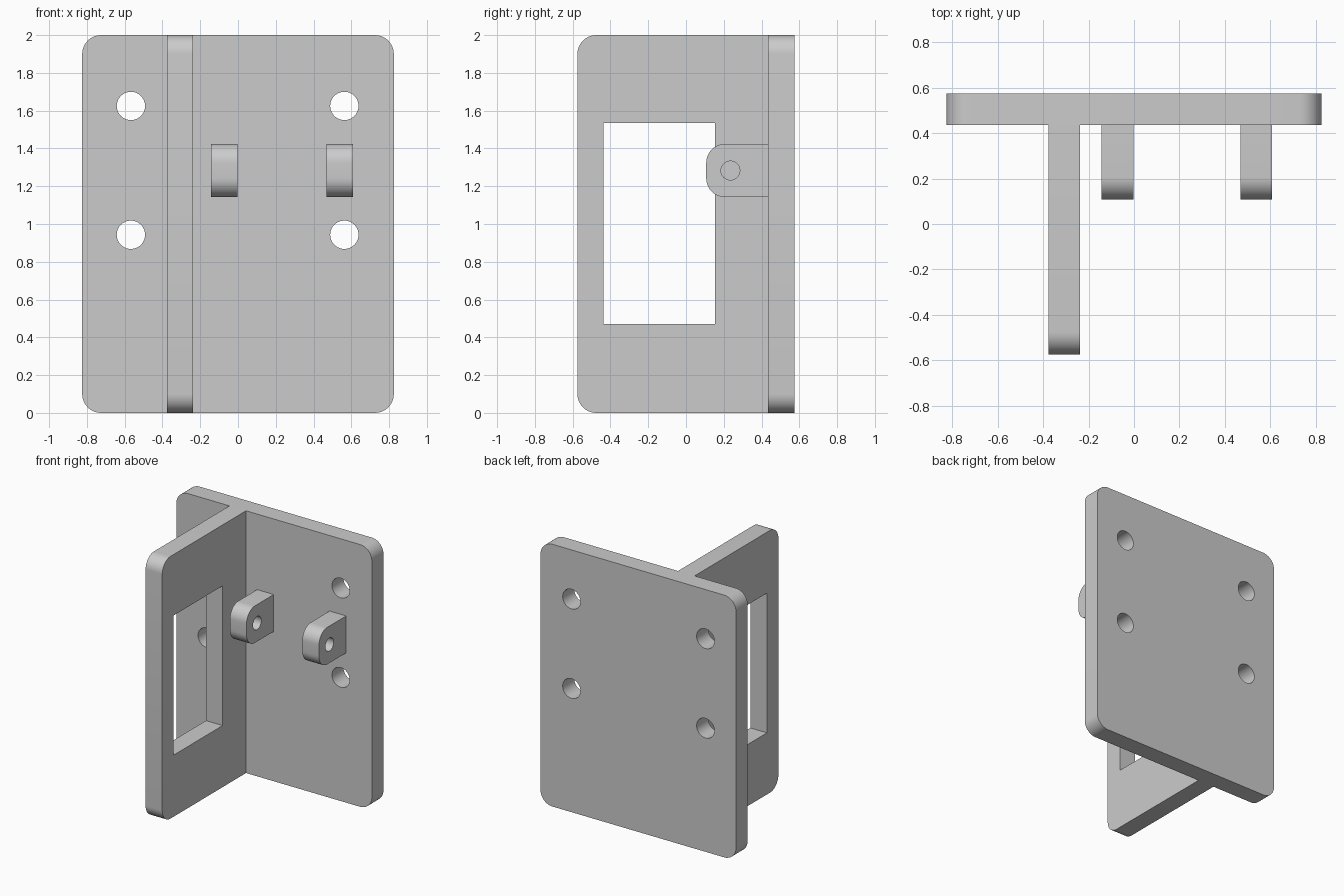
import bpy, bmesh
from math import sin, cos, pi, radians
from mathutils import Matrix

cube = bpy.data.objects.get("Cube")
if cube:
    bpy.data.objects.remove(cube, do_unlink=True)

grey = bpy.data.materials.new("plain_grey")
grey.use_nodes = True
colour = (0.6, 0.6, 0.6, 1)
grey.diffuse_color = colour
grey.node_tree.nodes["Principled BSDF"].inputs["Base Color"].default_value = colour

# Profile axes: local x, y, z mapped onto the model's axes
FACING_FRONT = Matrix(((1, 0, 0), (0, 0, -1), (0, 1, 0))).to_4x4()
FACING_SIDE = Matrix(((0, 0, 1), (1, 0, 0), (0, 1, 0))).to_4x4()


def rectangle(u0, u1, v0, v1, radii=(0, 0, 0, 0), steps=10):
    """Outline with a radius per corner: high-high, low-high, low-low, high-low."""
    points = []
    corners = ((u1, v1, -1, -1), (u0, v1, 1, -1), (u0, v0, 1, 1), (u1, v0, -1, 1))
    for i, ((u, v, du, dv), r) in enumerate(zip(corners, radii)):
        if r == 0:
            points.append((u, v))
            continue
        for k in range(steps + 1):
            a = (i + k / steps) * pi / 2
            points.append((u + du * r + r * cos(a), v + dv * r + r * sin(a)))
    return points


def circle(u, v, r, steps=40):
    return [(u + r * cos(2 * pi * k / steps), v + r * sin(2 * pi * k / steps))
            for k in range(steps)]


def plate(name, outline, holes, axes, centre, thickness):
    """Solid sheet from a closed outline with holes through it."""
    curve = bpy.data.curves.new(name + "_profile", 'CURVE')
    curve.dimensions = '2D'
    curve.fill_mode = 'BOTH'
    curve.extrude = thickness / 2
    for loop in [outline] + holes:
        spline = curve.splines.new('POLY')
        spline.points.add(len(loop) - 1)
        for p, (u, v) in zip(spline.points, loop):
            p.co = (u, v, 0, 1)
        spline.use_cyclic_u = True
    helper = bpy.data.objects.new(name + "_profile", curve)
    bpy.context.collection.objects.link(helper)
    graph = bpy.context.evaluated_depsgraph_get()
    mesh = bpy.data.meshes.new_from_object(helper.evaluated_get(graph))
    bpy.data.objects.remove(helper, do_unlink=True)
    bpy.data.curves.remove(curve)

    bm = bmesh.new()
    bm.from_mesh(mesh)
    bmesh.ops.remove_doubles(bm, verts=bm.verts, dist=0.0001)
    bm.transform(Matrix.Translation(centre) @ axes)
    bmesh.ops.recalc_face_normals(bm, faces=bm.faces)
    bm.to_mesh(mesh)
    bm.free()
    mesh.materials.clear()
    mesh.materials.append(grey)
    obj = bpy.data.objects.new(name, mesh)
    bpy.context.collection.objects.link(obj)
    bpy.ops.object.select_all(action='DESELECT')
    obj.select_set(True)
    bpy.context.view_layer.objects.active = obj
    bpy.ops.object.shade_smooth_by_angle(angle=radians(30))
    return obj


thick = 0.14
inner = 0.435      # front surface of the back plate
r = 0.1

# Back plate with four screw holes
screw_holes = [circle(x, z, 0.075) for x in (-0.567, 0.563) for z in (0.943, 1.625)]
plate("back_plate", rectangle(-0.825, 0.825, 0, 2, (r, r, r, r)), screw_holes,
      FACING_FRONT, (0, inner + thick / 2, 0), thick)

# Upright fin with a rectangular window
plate("fin", rectangle(-0.575, inner, 0, 2, (0, r, r, 0)),
      [rectangle(-0.437, 0.153, 0.47, 1.535)],
      FACING_SIDE, (-0.307, 0, 0), thick)

# Pair of hinge lugs with pin holes
for side, x in (("right", -0.073), ("left", 0.538)):
    plate(side + "_lug", rectangle(0.107, inner, 1.142, 1.424, (0, r, r, 0)),
          [circle(0.235, 1.283, 0.05)], FACING_SIDE, (x, 0, 0), thick)
